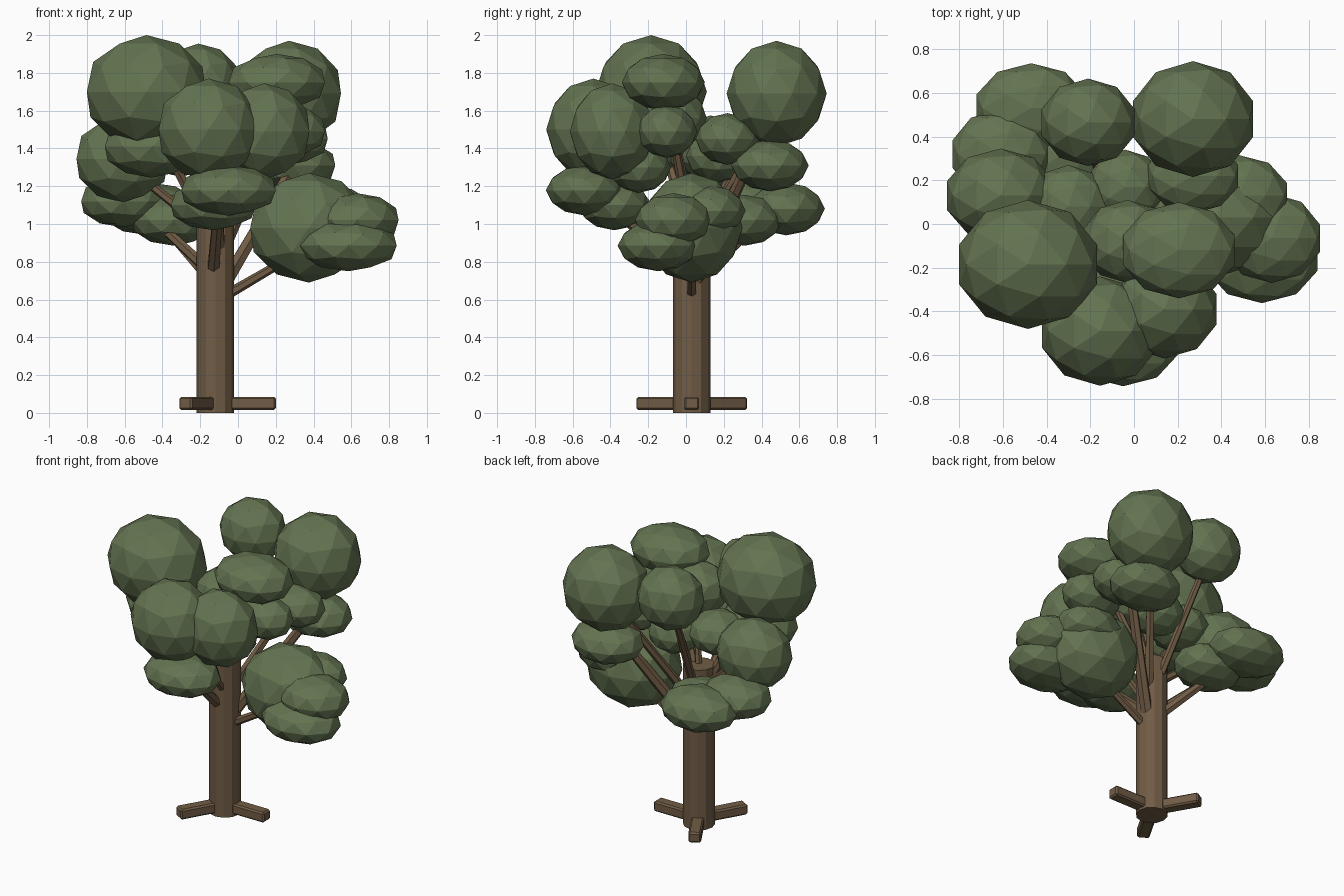
import bpy, bmesh, math
from mathutils import Vector, Matrix


def material(name, rgb):
    m = bpy.data.materials.new(name)
    m.diffuse_color = (*rgb, 1)
    return m


LEAF = material("leaf_green", (0.125, 0.172, 0.082))
BARK = material("bark_brown", (0.165, 0.108, 0.060))


def finish(bm, name, mat):
    mesh = bpy.data.meshes.new(name)
    bm.to_mesh(mesh)
    bm.free()
    mesh.materials.append(mat)
    ob = bpy.data.objects.new(name, mesh)
    bpy.context.collection.objects.link(ob)
    return ob


def stick(name, a, b, r0, r1, sides):
    """Tapered round bar from point a to point b."""
    a, b = Vector(a), Vector(b)
    d = b - a
    bm = bmesh.new()
    bmesh.ops.create_cone(bm, cap_ends=True, segments=sides, radius1=r0, radius2=r1, depth=d.length)
    rot = d.to_track_quat('Z', 'Y').to_matrix().to_4x4()
    bm.transform(Matrix.Translation((a + b) / 2) @ rot)
    return finish(bm, name, BARK)


def leaf_clump(name, centre, radii):
    """Faceted ellipsoid filling the given extents."""
    bm = bmesh.new()
    bmesh.ops.create_icosphere(bm, subdivisions=2, radius=1)
    ext = [max(abs(v.co[i]) for v in bm.verts) for i in range(3)]
    for v in bm.verts:
        v.co = [centre[i] + v.co[i] / ext[i] * radii[i] for i in range(3)]
    return finish(bm, name, LEAF)


# Trunk
TX, TY = -0.12, 0.03
stick("trunk", (TX, TY, 0), (TX, TY, 1.1), 0.1, 0.1, 12)

# Three root bars with bevelled edges
for i in range(3):
    bm = bmesh.new()
    bmesh.ops.create_cube(bm, size=1)
    bm.transform(Matrix.Translation((0.17, 0, 0.05)) @ Matrix.Diagonal((0.30, 0.08, 0.07, 1)))
    bmesh.ops.bevel(bm, geom=bm.edges[:], offset=0.01, segments=1, affect='EDGES')
    bm.transform(Matrix.Translation((TX, TY, 0)) @ Matrix.Rotation(math.radians(120 * i), 4, 'Z'))
    finish(bm, f"root_{i + 1}", BARK)

# Branches: start, end, base radius
branches = [
    ((-0.12, 0.03, 0.59), (0.36, 0.03, 0.87), 0.028),
    ((-0.09, 0.03, 0.65), (0.29, 0.32, 1.30), 0.040),
    ((-0.13, -0.03, 0.76), (-0.10, -0.45, 1.15), 0.035),
    ((-0.09, -0.02, 0.85), (-0.12, -0.46, 1.45), 0.025),
    ((-0.14, 0.05, 0.70), (-0.47, 0.47, 1.08), 0.032),
    ((-0.15, 0.04, 0.75), (-0.55, 0.28, 1.12), 0.030),
    ((-0.15, 0.02, 0.95), (-0.48, -0.17, 1.60), 0.030),
    ((-0.12, 0.06, 0.90), (-0.21, 0.44, 1.65), 0.028),
    ((-0.08, 0.05, 0.85), (0.25, 0.46, 1.60), 0.030),
    ((-0.14, 0.03, 0.95), (-0.58, 0.13, 1.30), 0.028),
    ((-0.10, 0.02, 1.00), (0.18, -0.11, 1.70), 0.028),
    ((-0.12, 0.03, 1.00), (-0.04, -0.06, 1.50), 0.025),
]
for i, (a, b, r) in enumerate(branches):
    stick(f"branch_{i + 1}", a, b, r, r * 0.75, 6)

# Leaf clumps: centre, radii
high = [
    ((-0.485, -0.185, 1.70), (0.315, 0.295, 0.30)),
    ((0.27, 0.48, 1.69), (0.275, 0.265, 0.28)),
    ((-0.21, 0.465, 1.745), (0.212, 0.20, 0.21)),
    ((0.205, -0.12, 1.75), (0.255, 0.22, 0.15)),
    ((-0.155, -0.49, 1.50), (0.265, 0.25, 0.27)),
    ((0.14, -0.39, 1.49), (0.238, 0.225, 0.255)),
    ((-0.03, -0.08, 1.56), (0.20, 0.19, 0.18)),
]
middle = [
    ((0.285, 0.445, 1.31), (0.23, 0.205, 0.137)),
    ((0.27, 0.22, 1.45), (0.205, 0.17, 0.137)),
    ((0.26, -0.10, 1.49), (0.20, 0.16, 0.14)),
    ((-0.61, 0.13, 1.345), (0.245, 0.215, 0.23)),
    ((-0.455, -0.15, 1.41), (0.25, 0.20, 0.165)),
    ((0.0, -0.25, 1.30), (0.19, 0.17, 0.135)),
    ((-0.30, 0.08, 1.39), (0.18, 0.19, 0.14)),
    ((-0.04, 0.17, 1.36), (0.17, 0.17, 0.14)),
]
low = [
    ((-0.05, -0.535, 1.178), (0.25, 0.207, 0.133)),
    ((-0.13, -0.38, 1.10), (0.225, 0.19, 0.133)),
    ((0.375, 0.03, 0.98), (0.31, 0.27, 0.29)),
    ((0.63, -0.065, 1.02), (0.22, 0.205, 0.143)),
    ((0.585, -0.147, 0.885), (0.255, 0.215, 0.135)),
    ((0.48, 0.13, 1.07), (0.22, 0.185, 0.135)),
    ((-0.61, 0.32, 1.12), (0.22, 0.205, 0.137)),
    ((-0.47, 0.53, 1.08), (0.25, 0.205, 0.14)),
    ((-0.34, 0.31, 1.02), (0.22, 0.20, 0.135)),
]
for layer, clumps in (("high", high), ("middle", middle), ("low", low)):
    for i, (c, r) in enumerate(clumps):
        leaf_clump(f"{layer}_leaf_clump_{i + 1}", c, r)
